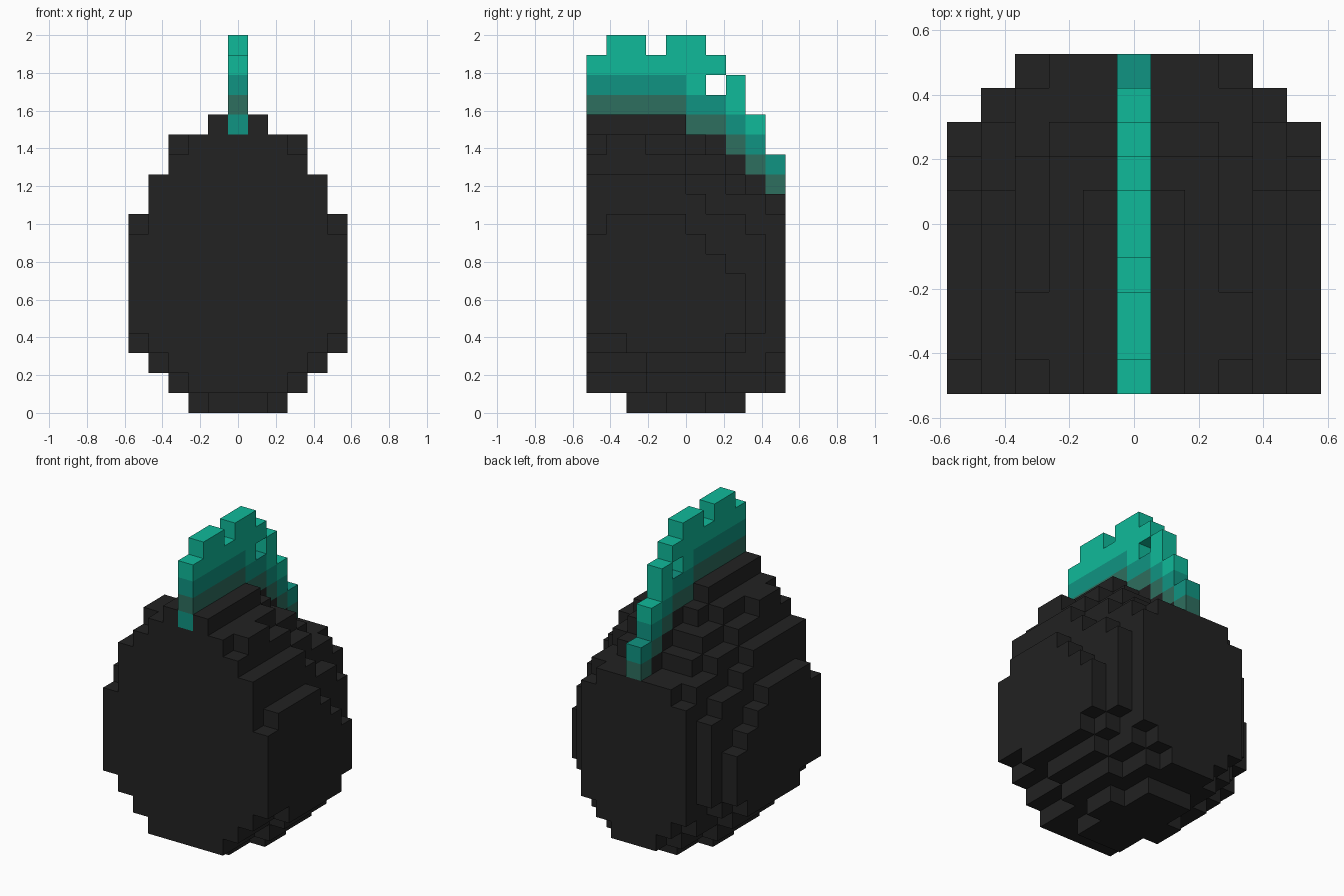
import bpy, bmesh

default = bpy.data.objects.get("Cube")
if default:
    bpy.data.objects.remove(default, do_unlink=True)

UNIT = 2 / 19            # edge of one block
DEPTH = 10               # blocks from front to back


def make_material(name, rgb):
    mat = bpy.data.materials.new(name)
    mat.use_nodes = True
    color = (*rgb, 1)
    mat.diffuse_color = color
    mat.node_tree.nodes["Principled BSDF"].inputs["Base Color"].default_value = color
    return mat


charcoal = make_material("charcoal", (.016, .016, .016))
grey_green = make_material("grey_green", (.027, .156, .114))
deep_teal = make_material("deep_teal", (.005, .296, .223))
bright_teal = make_material("bright_teal", (.005, .491, .323))


def block_skin(name, cells, solid, materials):
    """Outer faces of a set of blocks; cells maps (x, y, z) to a material slot."""
    bm = bmesh.new()
    for cell, slot in cells.items():
        for axis in range(3):
            for side in (0, 1):
                neighbour = list(cell)
                neighbour[axis] += 2 * side - 1
                if tuple(neighbour) in solid:
                    continue
                u, v = (axis + 1) % 3, (axis + 2) % 3
                corners = []
                for du, dv in ((0, 0), (1, 0), (1, 1), (0, 1)):
                    p = list(cell)
                    p[axis] += side
                    p[u] += du
                    p[v] += dv
                    corners.append(bm.verts.new(((p[0] - .5) * UNIT,
                                                 (p[1] - DEPTH / 2) * UNIT,
                                                 p[2] * UNIT)))
                if not side:
                    corners.reverse()
                bm.faces.new(corners).material_index = slot
    bmesh.ops.remove_doubles(bm, verts=bm.verts[:], dist=UNIT / 100)
    mesh = bpy.data.meshes.new(name)
    bm.to_mesh(mesh)
    bm.free()
    for mat in materials:
        mesh.materials.append(mat)
    obj = bpy.data.objects.new(name, mesh)
    bpy.context.collection.objects.link(obj)
    return obj


def runs(*pairs):
    """Expand (count, value) pairs into a front-to-back profile."""
    return [value for count, value in pairs for _ in range(count)]


# Crest: the row it rises from, and its top, front to back
crest_base = runs((5, 15), (2, 14), (1, 13), (1, 12), (1, 11))
crest_top = [18, 19, 19, 18, 19, 19, 18, 17, 15, 13]
crest = {}
for y, (low, high) in enumerate(zip(crest_base, crest_top)):
    for z in range(low, high):
        crest[(0, y, z)] = min(z - low, 2)
crest.pop((0, 6, 16))     # window through the crest
crest[(0, 0, 14)] = 1     # root showing on the front

# Body: underside and top of each slice, from the middle outwards
belly = runs((2, 1), (6, 0), (2, 1))
slices = [
    (belly, crest_base),
    (belly, runs((5, 15), (1, 14), (1, 13), (1, 12), (2, 11))),
    (runs((4, 1), (2, 0), (3, 1), (1, 2)),
     runs((5, 14), (2, 13), (1, 12), (2, 11))),
    (runs((3, 2), (4, 1), (2, 2), (1, 3)),
     runs((1, 13), (2, 14), (2, 13), (2, 12), (2, 11), (1, 10))),
    (runs((3, 3), (4, 2), (1, 3), (1, 4)),
     runs((5, 12), (1, 11), (2, 10), (1, 9))),
    (runs((2, 4), (5, 3), (1, 4)),
     runs((1, 9), (4, 10), (1, 9), (1, 8), (1, 7))),
]
body = {}
for x, (bottoms, tops) in enumerate(slices):
    for y, (low, high) in enumerate(zip(bottoms, tops)):
        for z in range(low, high):
            for mirrored in (x, -x):
                if (mirrored, y, z) not in crest:
                    body[(mirrored, y, z)] = 0

solid = set(body) | set(crest)
block_skin("body", body, solid, [charcoal])
block_skin("crest", crest, solid, [grey_green, deep_teal, bright_teal])
